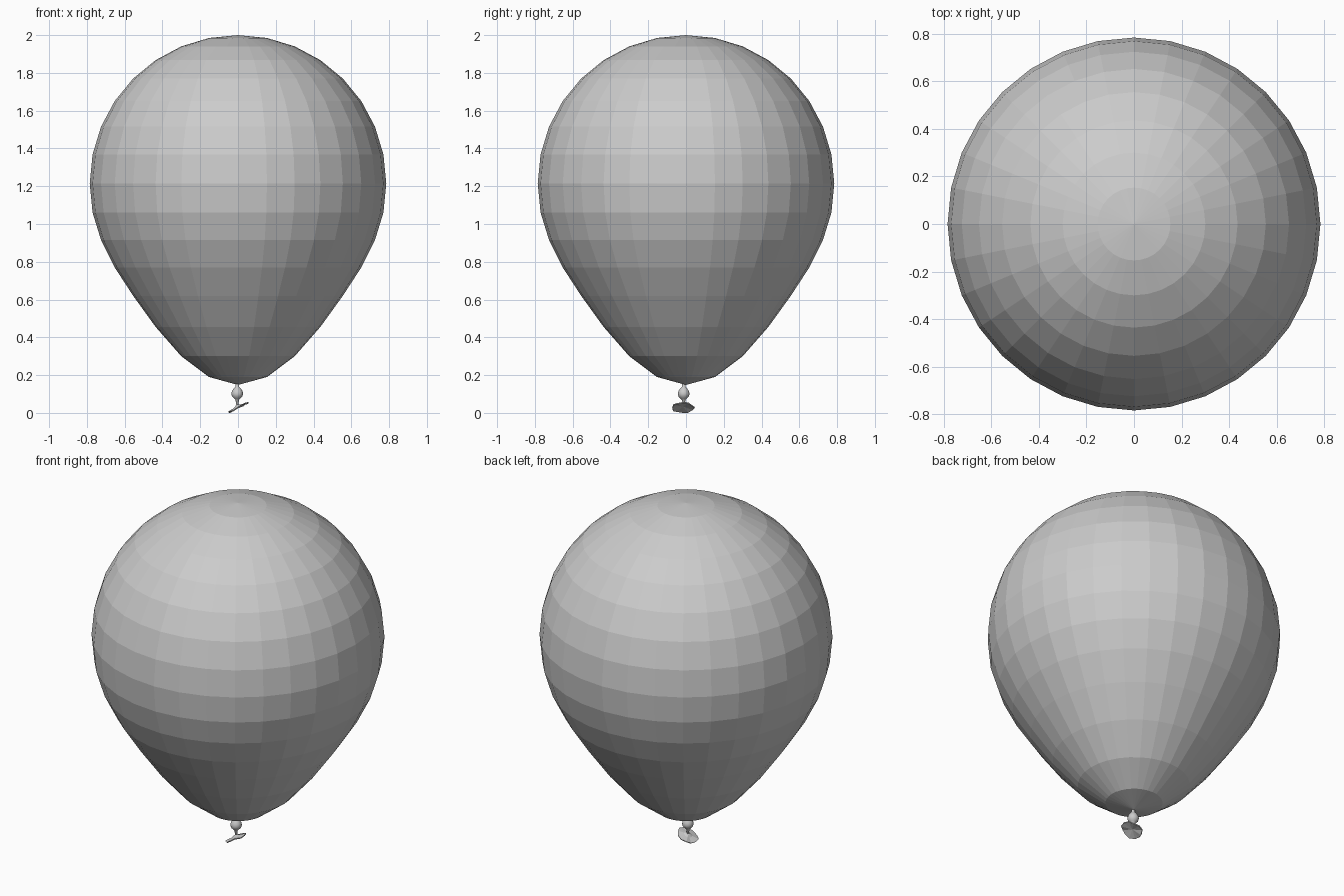
import bpy, bmesh, math
from math import sin, cos, pi
from mathutils import Matrix, Vector

cube = bpy.data.objects.get("Cube")
if cube:
    bpy.data.objects.remove(cube, do_unlink=True)

GREY = (0.6, 0.6, 0.6, 1)
rubber = bpy.data.materials.new("grey rubber")
rubber.use_nodes = True
rubber.diffuse_color = GREY
rubber.node_tree.nodes["Principled BSDF"].inputs["Base Color"].default_value = GREY


def finish(name, bm):
    bmesh.ops.recalc_face_normals(bm, faces=bm.faces)
    mesh = bpy.data.meshes.new(name)
    bm.to_mesh(mesh)
    bm.free()
    mesh.materials.append(rubber)
    ob = bpy.data.objects.new(name, mesh)
    bpy.context.collection.objects.link(ob)
    return ob


def lathe(name, profile, sides, location=(0, 0, 0)):
    """Spin a (radius, height) profile around z."""
    bm = bmesh.new()
    verts = [bm.verts.new((r, 0, z)) for r, z in profile]
    edges = [bm.edges.new(pair) for pair in zip(verts, verts[1:])]
    bmesh.ops.spin(bm, geom=verts + edges, cent=(0, 0, 0), axis=(0, 0, 1),
                   angle=2 * pi, steps=sides, use_merge=True)
    bmesh.ops.remove_doubles(bm, verts=bm.verts, dist=0.0005)
    ob = finish(name, bm)
    ob.location = location
    return ob


# Balloon: round upper half, stretched lower half
R, MID, RINGS = 0.785, 1.215, 16
lower = [1.06, 0.915, 0.77, 0.62, 0.455, 0.30, 0.19, 0.148]
heights = [MID + R * cos(pi * i / RINGS) for i in range(RINGS // 2 + 1)] + lower
lathe("balloon", [(R * sin(pi * i / RINGS), z) for i, z in enumerate(heights)], 32)

# Tied knot: a bead with a pinched neck above and below
bead = [(0.010, 0.152), (0.010, 0.138), (0.018, 0.130), (0.028, 0.115), (0.031, 0.100),
        (0.027, 0.086), (0.017, 0.076), (0.009, 0.068), (0.006, 0.045), (0, 0.038)]
knot = lathe("knot", bead, 16, (-0.004, -0.012, 0))
for poly in knot.data.polygons:
    poly.use_smooth = True

# Flared lip: a thin tilted disc with a ruffled rim
SIDES = 12
bm = bmesh.new()
tilt = Matrix.Translation((0, -0.016, 0.034)) @ Matrix.Rotation(math.radians(-27), 4, "Y")


def ring(radius, lift, ruffle):
    out = []
    for i in range(SIDES):
        a = 2 * pi * i / SIDES
        r = radius * (1 + 0.06 * cos(3 * a + 1))
        out.append(bm.verts.new(tilt @ Vector((r * cos(a), r * sin(a), lift + ruffle * sin(4 * a)))))
    return out


top = bm.verts.new(tilt @ Vector((0, 0, 0.016)))
inner, outer = ring(0.024, 0.005, 0.001), ring(0.06, 0.0, 0.004)
under = ring(0.058, -0.005, 0.004)
bottom = bm.verts.new(tilt @ Vector((0, 0, 0.004)))
for i in range(SIDES):
    j = (i + 1) % SIDES
    bm.faces.new((top, inner[i], inner[j]))
    for a, b in ((inner, outer), (outer, under)):
        bm.faces.new((a[i], b[i], b[j], a[j]))
    bm.faces.new((bottom, under[j], under[i]))
# Rest the lowest point of the lip on the ground
drop = min(v.co.z for v in bm.verts)
for v in bm.verts:
    v.co.z -= drop
finish("lip", bm)
